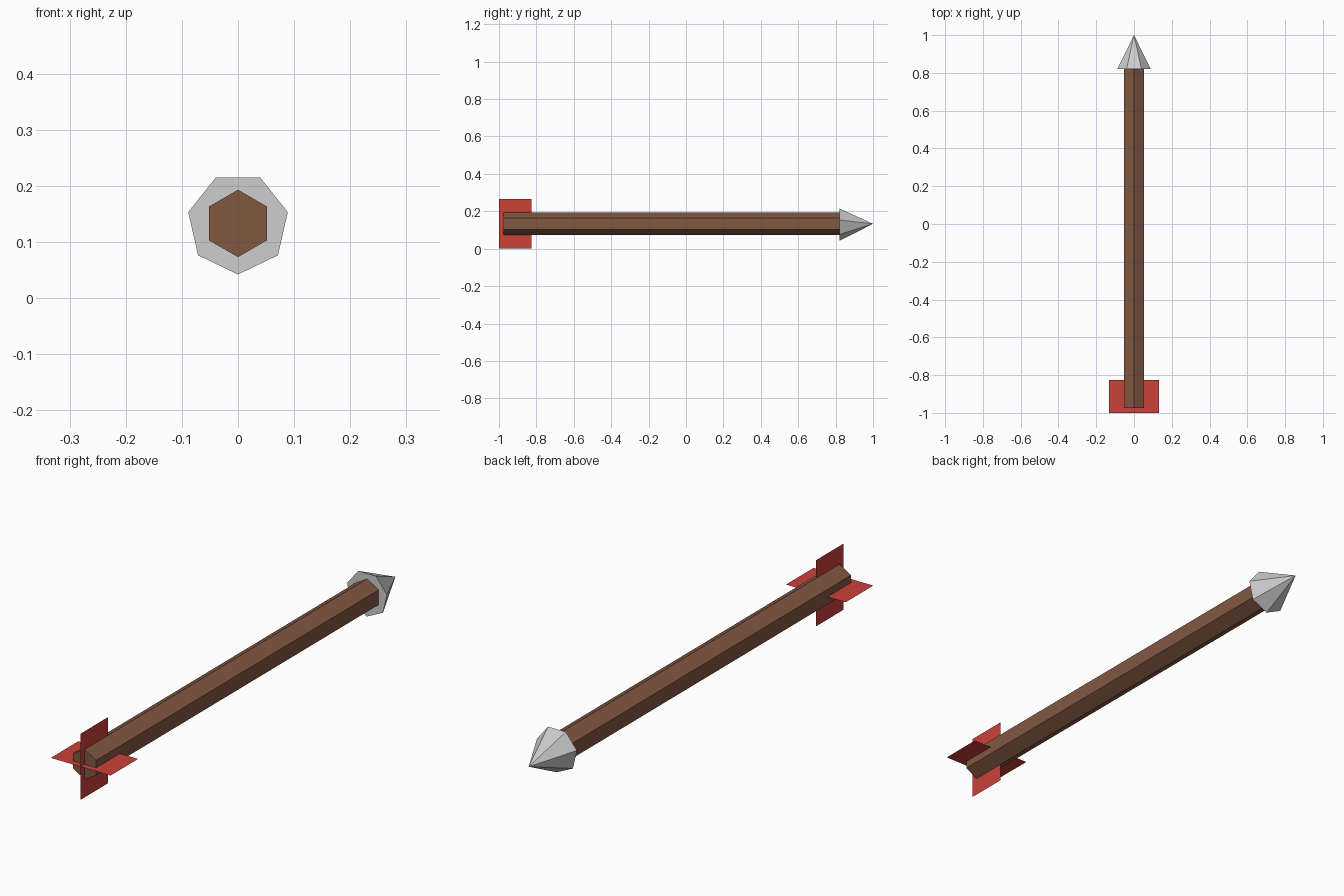
import bpy, bmesh
from math import sin, cos, pi
from mathutils import Vector

AXIS_Z = 0.133  # height of the arrow's centre line

cube = bpy.data.objects.get("Cube")
if cube:
    bpy.data.objects.remove(cube, do_unlink=True)


def make_material(name, rgb, roughness):
    mat = bpy.data.materials.new(name)
    mat.use_nodes = True
    color = (*rgb, 1.0)
    mat.diffuse_color = color
    bsdf = mat.node_tree.nodes["Principled BSDF"]
    bsdf.inputs["Base Color"].default_value = color
    bsdf.inputs["Roughness"].default_value = roughness
    return mat


def finish(name, bm, mat):
    bmesh.ops.recalc_face_normals(bm, faces=bm.faces)
    mesh = bpy.data.meshes.new(name)
    bm.to_mesh(mesh)
    bm.free()
    mesh.materials.append(mat)
    obj = bpy.data.objects.new(name, mesh)
    obj.location.z = AXIS_Z
    bpy.context.collection.objects.link(obj)
    return obj


def ring(bm, sides, radius, y):
    """Ring of vertices around the y axis, starting at the lowest point."""
    angles = [2 * pi * i / sides for i in range(sides)]
    return [bm.verts.new((radius * sin(a), y, -radius * cos(a))) for a in angles]


wood = make_material("brown wood", (0.225, 0.098, 0.055), 0.8)
steel = make_material("light grey steel", (0.61, 0.61, 0.61), 0.5)
feather = make_material("red feather", (0.60, 0.052, 0.042), 0.8)

# Six-sided shaft, its front end just inside the head
bm = bmesh.new()
back = ring(bm, 6, 0.06, -0.975)
front = ring(bm, 6, 0.06, 0.825)
bm.faces.new(back)
bm.faces.new(front)
for i in range(6):
    j = (i + 1) % 6
    bm.faces.new((back[i], back[j], front[j], front[i]))
finish("shaft", bm, wood)

# Seven-sided pointed head with a closed base
bm = bmesh.new()
base = ring(bm, 7, 0.091, 0.82)
tip = bm.verts.new((0, 1, 0))
bm.faces.new(base)
for i in range(7):
    bm.faces.new((base[i], base[(i + 1) % 7], tip))
finish("arrowhead", bm, steel)

# Two crossed flat fins at the tail
for name, across in (("horizontal_fin", Vector((1, 0, 0))),
                     ("vertical_fin", Vector((0, 0, 1)))):
    bm = bmesh.new()
    corners = [(-1, -1), (1, -1), (1, -0.825), (-1, -0.825)]
    bm.faces.new([bm.verts.new(across * (side * AXIS_Z) + Vector((0, y, 0)))
                  for side, y in corners])
    finish(name, bm, feather)
